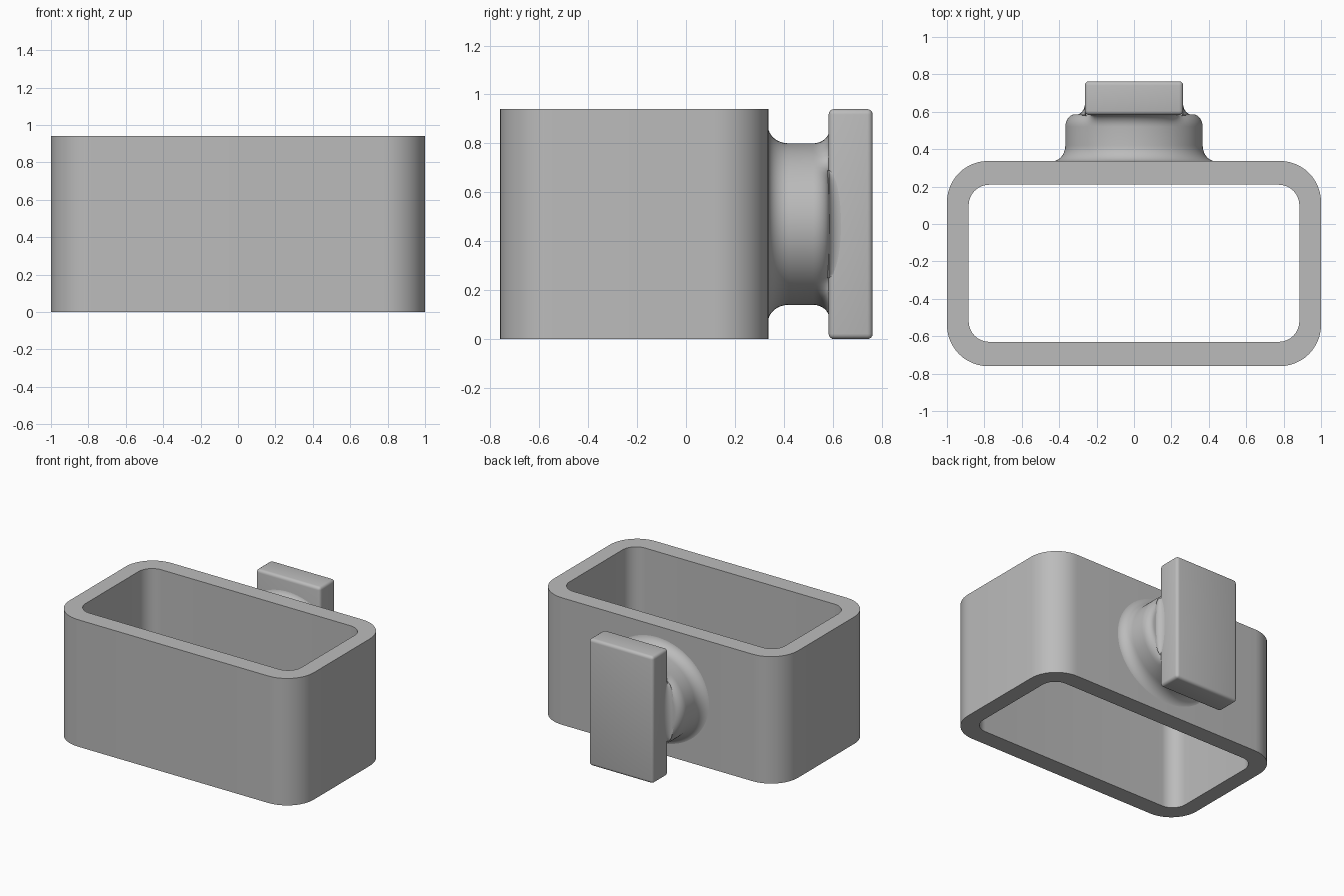
import bpy, bmesh, math

if "Cube" in bpy.data.objects:
    bpy.data.objects.remove(bpy.data.objects["Cube"])

grey = bpy.data.materials.new("plain_grey")
grey.diffuse_color = (0.5, 0.5, 0.5, 1)
grey.use_nodes = True
grey.node_tree.nodes["Principled BSDF"].inputs["Base Color"].default_value = grey.diffuse_color


def finish(name, bm, angle=35):
    bmesh.ops.recalc_face_normals(bm, faces=bm.faces[:])
    me = bpy.data.meshes.new(name)
    bm.to_mesh(me)
    bm.free()
    me.materials.append(grey)
    ob = bpy.data.objects.new(name, me)
    bpy.context.collection.objects.link(ob)
    bpy.ops.object.select_all(action='DESELECT')
    ob.select_set(True)
    bpy.context.view_layer.objects.active = ob
    bpy.ops.object.shade_smooth_by_angle(angle=math.radians(angle))
    return ob


def bridge(bm, loops, closed_ring=True):
    for a, b in zip(loops, loops[1:]):
        n = len(a)
        for i in range(n if closed_ring else n - 1):
            j = (i + 1) % n
            bm.faces.new((a[i], a[j], b[j], b[i]))


def rounded_rect(hx, y0, y1, r, seg=12):
    pts = []
    corners = [(hx - r, y1 - r), (-hx + r, y1 - r), (-hx + r, y0 + r), (hx - r, y0 + r)]
    for k, (cx, cy) in enumerate(corners):
        for i in range(seg + 1):
            a = math.pi / 2 * (k + i / seg)
            pts.append((cx + r * math.cos(a), cy + r * math.sin(a)))
    return pts


# Open rectangular sleeve with rounded corners
H = 0.94
outer = rounded_rect(1.0, -0.76, 0.337, 0.22)
inner = rounded_rect(0.884, -0.63, 0.21, 0.11)
bm = bmesh.new()
loops = [[bm.verts.new((x, y, z)) for x, y in prof]
         for prof, z in ((outer, 0), (outer, H), (inner, H), (inner, 0))]
bridge(bm, loops + [loops[0]])
finish("sleeve", bm)

# Back plate with softened edges
bm = bmesh.new()
bmesh.ops.create_cube(bm, size=1)
for v in bm.verts:
    v.co.x *= 0.526
    v.co.y = v.co.y * 0.18 + 0.673
    v.co.z = v.co.z * H + H / 2
bmesh.ops.bevel(bm, geom=bm.edges[:], offset=0.022, segments=4, profile=0.5, affect='EDGES')
finish("back_plate", bm)

# Oval neck: flared foot, straight body, then flare under the plate
# above and below, and a rounded shoulder at the sides
A, B, N = 0.367, 0.33, 96
bm = bmesh.new()
rings = []
for k in range(9):
    a = math.pi / 2 * k / 8
    rings.append((0.335 + 0.085 * (1 - math.cos(a)), 0.072 * (1 - math.sin(a)), 0.0))
for k in range(9):
    a = math.pi / 2 * k / 8
    rings.append((0.52 + 0.066 * math.sin(a), 0.0, 1 - math.cos(a)))
loops = []
for y, foot, end in rings:
    loop = []
    for i in range(N):
        t = 2 * math.pi * i / N
        c, s = math.cos(t), math.sin(t)
        w = min(1, max(0, (0.28 - abs(A * c)) / 0.10))
        w = w * w * (3 - 2 * w)
        off = foot + end * (0.058 * w - 0.05 * (1 - w))
        loop.append(bm.verts.new(((A + off) * c, y, H / 2 + (B + off) * s)))
    loops.append(loop)
bridge(bm, loops)
bm.faces.new(loops[0])
bm.faces.new(loops[-1])
finish("neck", bm)

# Concave fillets between the neck shoulders and the plate sides
for side, label in ((1, "right"), (-1, "left")):
    bm = bmesh.new()
    loops = []
    for k in range(25):
        u = -1 + k / 12
        size = max(0.02, math.sqrt(max(0, 1 - u * u)))
        loop = []
        for i in range(9):
            a = math.pi / 2 * i / 8
            x = 0.262 + 0.05 * size * (1 - math.sin(a))
            y = 0.584 + 0.062 * size * (1 - math.cos(a))
            loop.append(bm.verts.new((side * x, y, H / 2 + 0.22 * u)))
        loop.append(bm.verts.new((side * 0.255, 0.578, H / 2 + 0.22 * u)))
        loops.append(loop)
    bridge(bm, loops)
    bm.faces.new(loops[0])
    bm.faces.new(loops[-1])
    finish(label + "_shoulder_fillet", bm)
